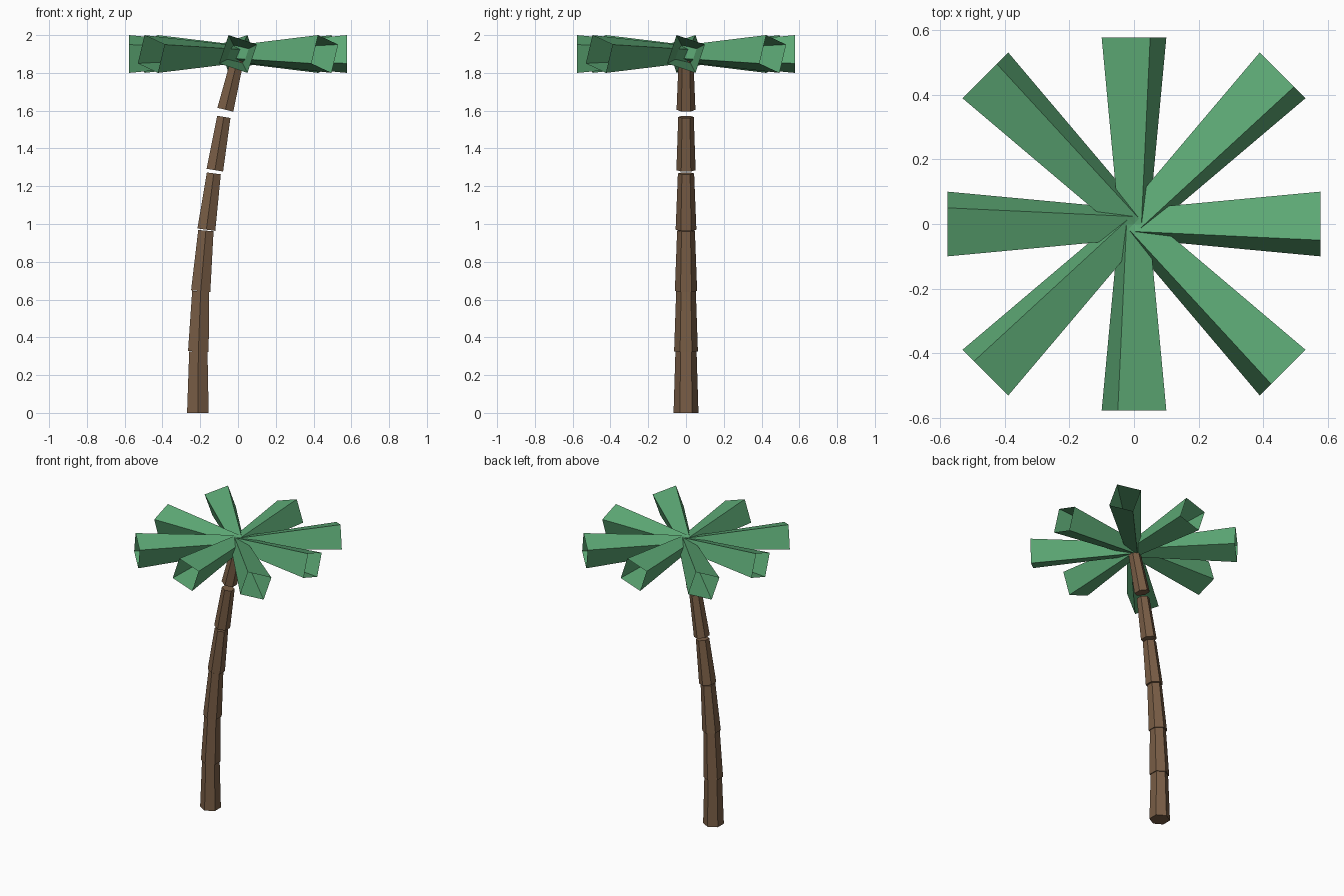
import bpy, math
from mathutils import Vector, Matrix

if "Cube" in bpy.data.objects:
    bpy.data.objects.remove(bpy.data.objects["Cube"])


def material(name, rgb):
    m = bpy.data.materials.new(name)
    m.diffuse_color = (*rgb, 1)
    m.use_nodes = True
    m.node_tree.nodes["Principled BSDF"].inputs["Base Color"].default_value = m.diffuse_color
    return m


def add(name, verts, faces, mat):
    me = bpy.data.meshes.new(name)
    me.from_pydata(verts, [], faces)
    me.materials.append(mat)
    ob = bpy.data.objects.new(name, me)
    bpy.context.collection.objects.link(ob)
    return ob


def loft(a, b):
    # side quads between two rings of equal size
    n = len(a)
    return list(a) + list(b), [(i, (i + 1) % n, n + (i + 1) % n, n + i) for i in range(n)]


bark = material("bark", (0.19, 0.11, 0.06))
green = material("leaf_green", (0.11, 0.40, 0.18))

# trunk: tapered hexagonal segments leaning further with height
# (bottom x, bottom z, top x, top z, bottom radius, top radius)
segments = [
    (-0.2125, 0.0, -0.21, 0.325, 0.066, 0.056),
    (-0.21, 0.325, -0.1975, 0.645, 0.063, 0.052),
    (-0.1975, 0.645, -0.17, 0.965, 0.059, 0.047),
    (-0.1675, 0.97, -0.128, 1.268, 0.055, 0.043),
    (-0.1225, 1.285, -0.075, 1.567, 0.051, 0.041),
    (-0.067, 1.605, 0.003, 1.895, 0.050, 0.038),
]
for k, (x0, z0, x1, z1, r0, r1) in enumerate(segments):
    tilt = Matrix.Rotation(math.atan2(x1 - x0, z1 - z0) if k else 0, 3, 'Y')

    def ring(x, z, r):
        angles = [math.radians(90 + 60 * i) for i in range(6)]
        return [Vector((x, 0, z)) + tilt @ Vector((r * math.cos(a), r * math.sin(a), 0)) for a in angles]

    verts, faces = loft(ring(x0, z0, r0), ring(x1, z1, r1))
    faces += [(5, 4, 3, 2, 1, 0), (6, 7, 8, 9, 10, 11)]
    add(f"trunk_segment_{k + 1}", verts, faces, bark)

# crown: eight open square tubes, twisted about their own axis and flaring outward
square = [(-0.5, 1), (1, 0.5), (0.5, -1), (-1, -0.5)]
for k in range(8):
    turn = Matrix.Rotation(k * math.pi / 4, 3, 'Z')
    length = 0.65 if k % 2 else 0.577

    def end(x, s):
        return [turn @ Vector((x, y * s, 1.9 + z * s)) for y, z in square]

    verts, faces = loft(end(0, 0.046), end(length, 0.1))
    add(f"palm_leaf_{k + 1}", verts, [f[::-1] for f in faces], green)
